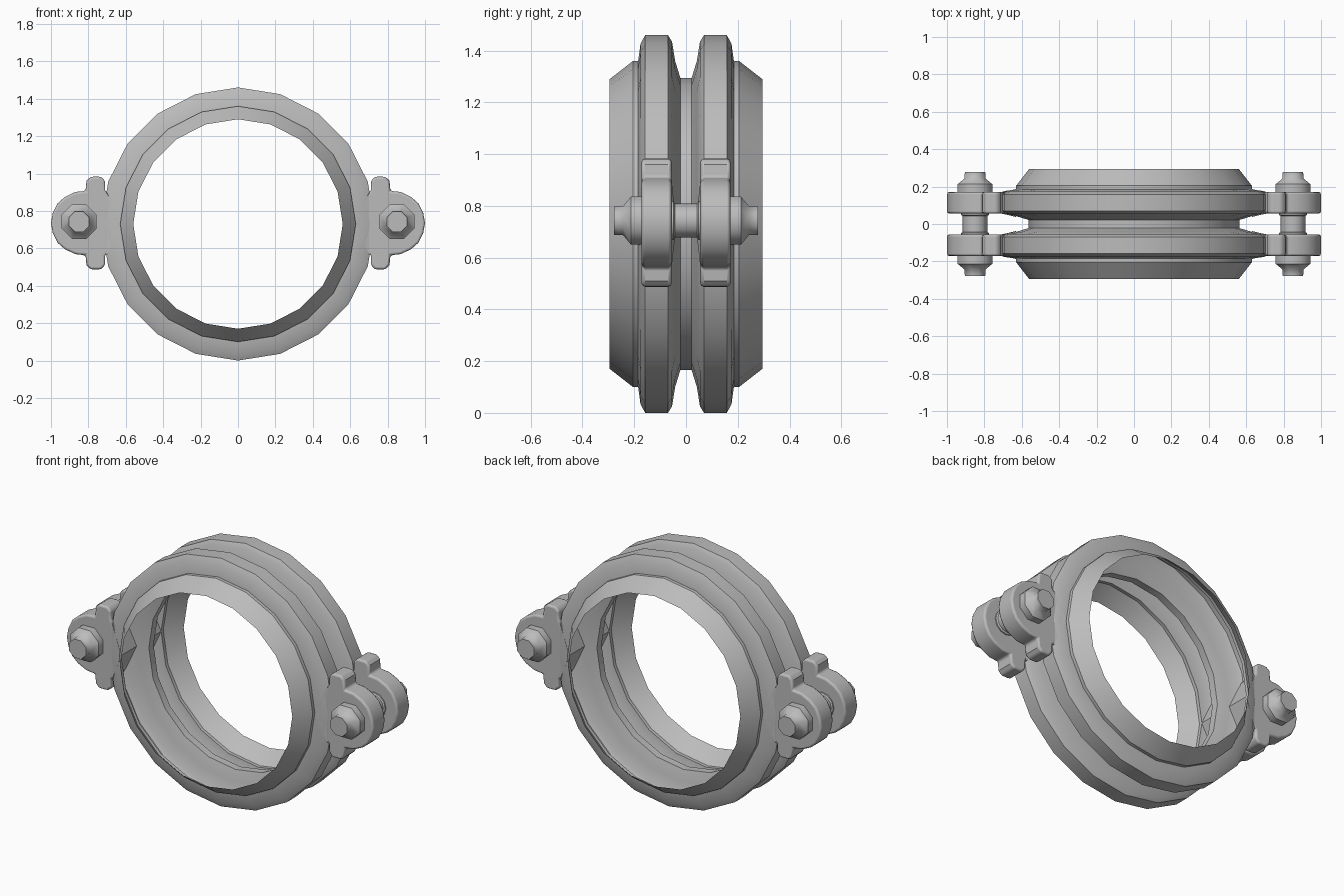
import bpy, bmesh
from math import cos, sin, pi, radians

cube = bpy.data.objects.get("Cube")
if cube:
    bpy.data.objects.remove(cube, do_unlink=True)

steel = bpy.data.materials.new("grey_steel")
GREY = (0.5, 0.5, 0.5, 1)
steel.use_nodes = True
steel.diffuse_color = GREY
steel.node_tree.nodes["Principled BSDF"].inputs["Base Color"].default_value = GREY
MID = 0.73  # height of the ring axis


def finish(name, bm, bevel=0, mirror=None, angle=30):
    bmesh.ops.recalc_face_normals(bm, faces=bm.faces)
    mesh = bpy.data.meshes.new(name)
    bm.to_mesh(mesh)
    bm.free()
    mesh.materials.append(steel)
    obj = bpy.data.objects.new(name, mesh)
    bpy.context.collection.objects.link(obj)
    bpy.context.view_layer.objects.active = obj
    obj.select_set(True)
    bpy.ops.object.shade_smooth_by_angle(angle=radians(angle))
    obj.select_set(False)
    if bevel:
        mod = obj.modifiers.new("rounding", "BEVEL")
        mod.width = bevel
        mod.segments = 2
        mod.limit_method = "ANGLE"
        mod.angle_limit = radians(40)
        mod.harden_normals = True
    if mirror:
        mod = obj.modifiers.new("mirror", "MIRROR")
        mod.use_axis = mirror
        mod.use_clip = False
        mod.use_mirror_merge = False
    return obj


def revolve(profile, sides, x, z, phase=0, caps=False):
    """Turn (y, radius) points about an axis along y."""
    bm = bmesh.new()
    rows = []
    for y, r in profile:
        rows.append([bm.verts.new((x + r * cos(2 * pi * i / sides + phase), y,
                                   z + r * sin(2 * pi * i / sides + phase)))
                     for i in range(sides)])
    for a, b in zip(rows, rows[1:]):
        for i in range(sides):
            j = (i + 1) % sides
            bm.faces.new((a[i], a[j], b[j], b[i]))
    if caps:
        bm.faces.new(rows[0])
        bm.faces.new(rows[-1])
    return bm


def plate(outline, inner, outer):
    """Extrude an (x, z) outline between two y positions given by x."""
    bm = bmesh.new()
    a = [bm.verts.new((x, inner(x), z)) for x, z in outline]
    b = [bm.verts.new((x, outer(x), z)) for x, z in outline]
    bm.faces.new(a)
    bm.faces.new(b)
    for i in range(len(a)):
        j = (i + 1) % len(a)
        bm.faces.new((a[i], a[j], b[j], b[i]))
    return bm


# Pressed band: conical lip, two raised flanges and a middle groove
half = [(0.295, 0.56), (0.205, 0.63), (0.185, 0.63), (0.176, 0.695), (0.158, 0.73),
        (0.07, 0.73), (0.054, 0.705), (0.042, 0.63), (0.022, 0.565)]
band = half + [(-y, r) for y, r in reversed(half)]
finish("clamp_ring", revolve(band, 20, 0, MID))

# Ears with tabs above and below, one per flange and side
upper = [(0.69, 0.15), (0.71, 0.175), (0.71, 0.225), (0.732, 0.248), (0.788, 0.248),
         (0.81, 0.225), (0.815, 0.172), (0.87, 0.166), (0.925, 0.14), (0.965, 0.105),
         (0.99, 0.055)]
ear = [(x, MID + 0.005 + h) for x, h in upper] + [(1.0, MID + 0.005)]
ear += [(x, MID + 0.005 - h) for x, h in reversed(upper)]
finish("bolt_ear", plate(ear, lambda x: 0.055, lambda x: 0.172),
       bevel=0.014, mirror=(True, True, False))

# Tapered webs joining the ears to the ring
web = [(0.63, MID), (0.70, MID + 0.165), (0.76, MID + 0.14),
       (0.76, MID - 0.14), (0.70, MID - 0.165)]
finish("ear_web", plate(web, lambda x: 0.06 - 0.25 * (0.72 - x),
                        lambda x: 0.165 + 0.25 * (0.72 - x)),
       mirror=(True, True, False))

# Bolts with octagonal nuts, and spacer collars between the ears
BOLT_X, BOLT_Z = 0.85, MID + 0.013
nut = [(0.16, 0.1), (0.213, 0.1), (0.243, 0.061), (0.278, 0.059)]
finish("bolt_nut", revolve(nut, 8, BOLT_X, BOLT_Z, pi / 8, True),
       mirror=(True, True, False), angle=50)
collar = [(-0.06, 0.075), (-0.048, 0.075), (-0.043, 0.066),
          (0.043, 0.066), (0.048, 0.075), (0.06, 0.075)]
finish("bolt_collar", revolve(collar, 12, BOLT_X, BOLT_Z, 0, True),
       mirror=(True, False, False), angle=40)
